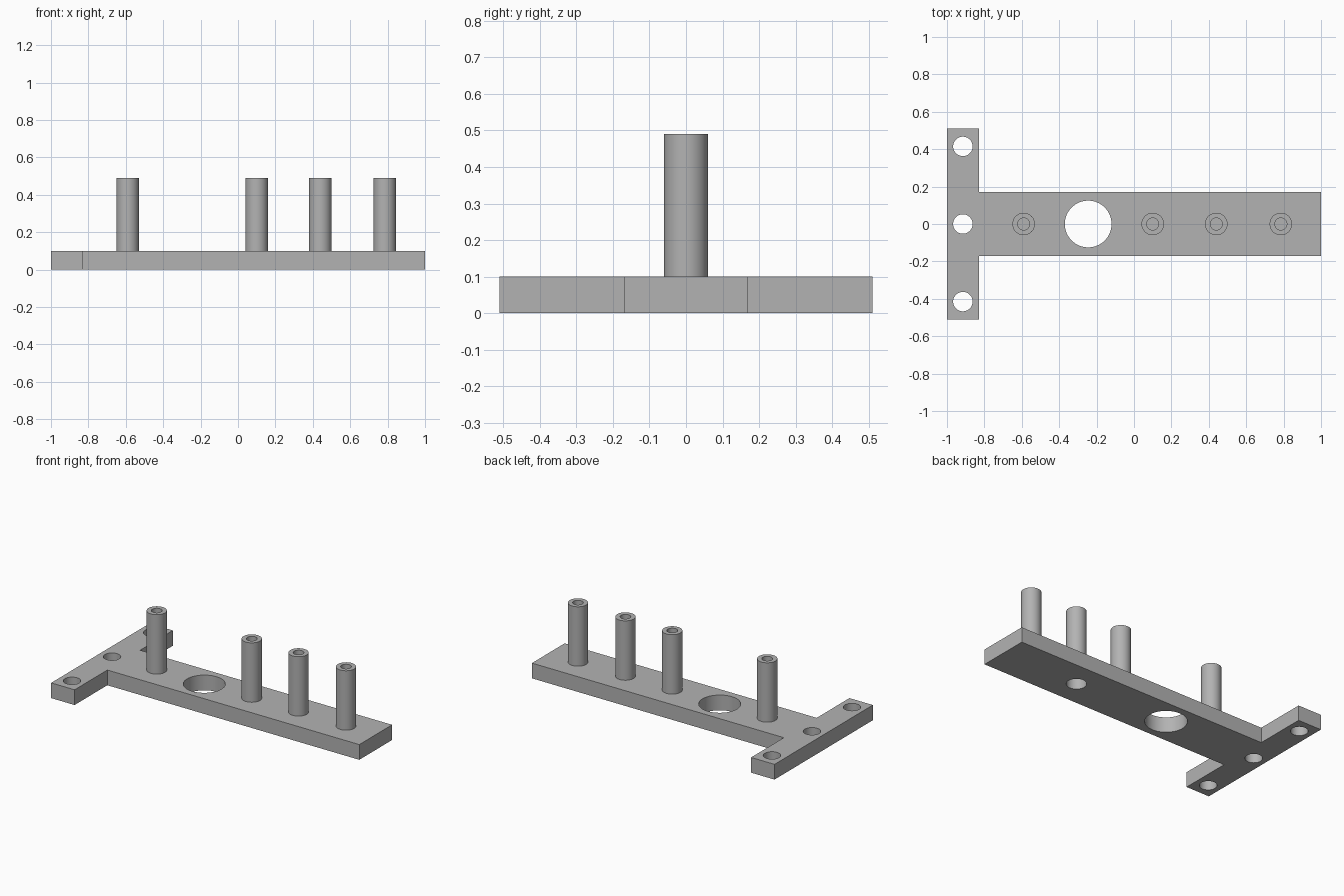
import bpy, bmesh, math

cube = bpy.data.objects.get("Cube")
if cube:
    bpy.data.objects.remove(cube, do_unlink=True)

PLATE_TOP, POST_TOP = 0.10, 0.49
POST_X = [-0.59, 0.10, 0.44, 0.785]

grey = bpy.data.materials.new("plain grey")
grey.use_nodes = True
grey.diffuse_color = (0.45, 0.45, 0.45, 1)
grey.node_tree.nodes["Principled BSDF"].inputs["Base Color"].default_value = (0.45, 0.45, 0.45, 1)


def make_object(name, bm):
    bmesh.ops.recalc_face_normals(bm, faces=bm.faces)
    mesh = bpy.data.meshes.new(name)
    bm.to_mesh(mesh)
    bm.free()
    mesh.materials.append(grey)
    obj = bpy.data.objects.new(name, mesh)
    bpy.context.collection.objects.link(obj)
    return obj


def smooth(obj):
    bpy.ops.object.select_all(action='DESELECT')
    obj.select_set(True)
    bpy.context.view_layer.objects.active = obj
    bpy.ops.object.shade_smooth_by_angle(angle=math.radians(30))


def cylinder(name, x, y, radius, z0, z1):
    bm = bmesh.new()
    bmesh.ops.create_cone(bm, cap_ends=True, segments=64, radius1=radius, radius2=radius, depth=z1 - z0)
    bmesh.ops.translate(bm, verts=bm.verts, vec=(x, y, (z0 + z1) / 2))
    return make_object(name, bm)


def drill(target, x, y, radius, z0, z1):
    cutter = cylinder("drill_cutter", x, y, radius, z0, z1)
    cutter.hide_render = True
    mod = target.modifiers.new("hole", 'BOOLEAN')
    mod.operation, mod.solver, mod.object = 'DIFFERENCE', 'EXACT', cutter
    bpy.context.view_layer.objects.active = target
    bpy.ops.object.modifier_apply(modifier=mod.name)
    bpy.data.objects.remove(cutter, do_unlink=True)


# T-shaped base plate, extruded from its outline
half = [(-1, 0.51), (-0.83, 0.51), (-0.83, 0.17), (1, 0.17)]
outline = half + [(x, -y) for x, y in reversed(half)]
bm = bmesh.new()
face = bm.faces.new([bm.verts.new((x, y, 0)) for x, y in outline])
top = bmesh.ops.extrude_face_region(bm, geom=[face])["geom"]
bmesh.ops.translate(bm, verts=[v for v in top if isinstance(v, bmesh.types.BMVert)], vec=(0, 0, PLATE_TOP))
plate = make_object("base_plate", bm)

# Mounting holes, large opening and blind recess underneath
for y in (-0.415, 0, 0.415):
    drill(plate, -0.915, y, 0.052, -0.1, 0.2)
drill(plate, -0.245, 0, 0.125, -0.1, 0.2)
drill(plate, POST_X[2], 0, 0.06, -0.1, 0.09)
smooth(plate)

# Hollow posts
for i, x in enumerate(POST_X, 1):
    post = cylinder(f"post_{i}", x, 0, 0.06, PLATE_TOP, POST_TOP)
    drill(post, x, 0, 0.032, 0.2, POST_TOP + 0.1)
    smooth(post)
